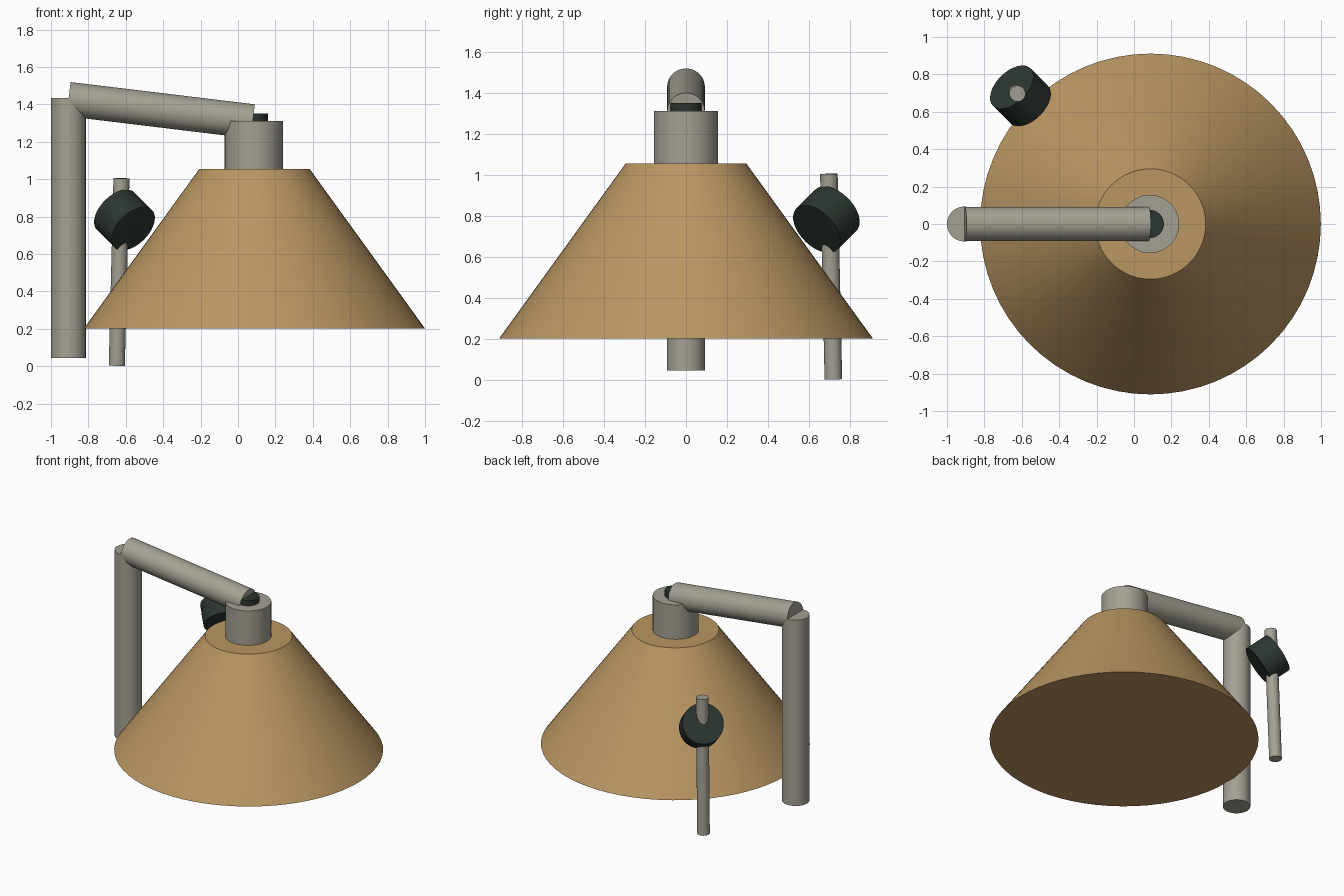
import bpy, math
from mathutils import Vector

cube = bpy.data.objects.get("Cube")
if cube:
    bpy.data.objects.remove(cube, do_unlink=True)


def make_material(name, rgb):
    mat = bpy.data.materials.new(name)
    mat.use_nodes = True
    color = (*rgb, 1.0)
    mat.diffuse_color = color
    mat.node_tree.nodes["Principled BSDF"].inputs["Base Color"].default_value = color
    return mat


tan = make_material("warm tan", (0.49, 0.305, 0.122))
grey = make_material("stone grey", (0.37, 0.355, 0.295))
dark = make_material("dark green", (0.024, 0.036, 0.028))


def tube(name, start, end, r_start, r_end, mat, sides=48):
    """Capped cylinder or truncated cone between two points."""
    start, end = Vector(start), Vector(end)
    axis = end - start
    bpy.ops.mesh.primitive_cone_add(
        vertices=sides, radius1=r_start, radius2=r_end, depth=axis.length,
        location=(start + end) / 2,
        rotation=axis.to_track_quat('Z', 'Y').to_euler())
    obj = bpy.context.object
    obj.name = name
    obj.data.materials.append(mat)
    bpy.ops.object.shade_smooth_by_angle(angle=math.radians(35))
    return obj


# Conical body with its neck and plug
cx = 0.088
tube("cone_body", (cx, 0, 0.203), (cx, 0, 1.055), 0.911, 0.295, tan, 64)
tube("neck", (cx - 0.003, 0, 1.03), (cx - 0.003, 0, 1.312), 0.156, 0.156, grey)
tube("plug", (cx - 0.003, 0, 1.28), (cx - 0.003, 0, 1.352), 0.075, 0.075, dark, 32)

# Pipe: sloping arm and upright
tube("sloping_arm", (-0.906, 0, 1.428), (0.079, 0, 1.309), 0.092, 0.092, grey)
tube("upright_pipe", (-0.907, 0, 0.045), (-0.907, 0, 1.434), 0.093, 0.093, grey)

# Thin leaning rod with a tilted collar
tube("thin_rod", (-0.648, 0.719, 0.003), (-0.623, 0.697, 1.005), 0.043, 0.043, grey, 24)
centre = Vector((-0.607, 0.685, 0.782))
half = Vector((-1, 1, 1)).normalized() * 0.081
tube("rod_collar", centre - half, centre + half, 0.142, 0.142, dark, 32)
